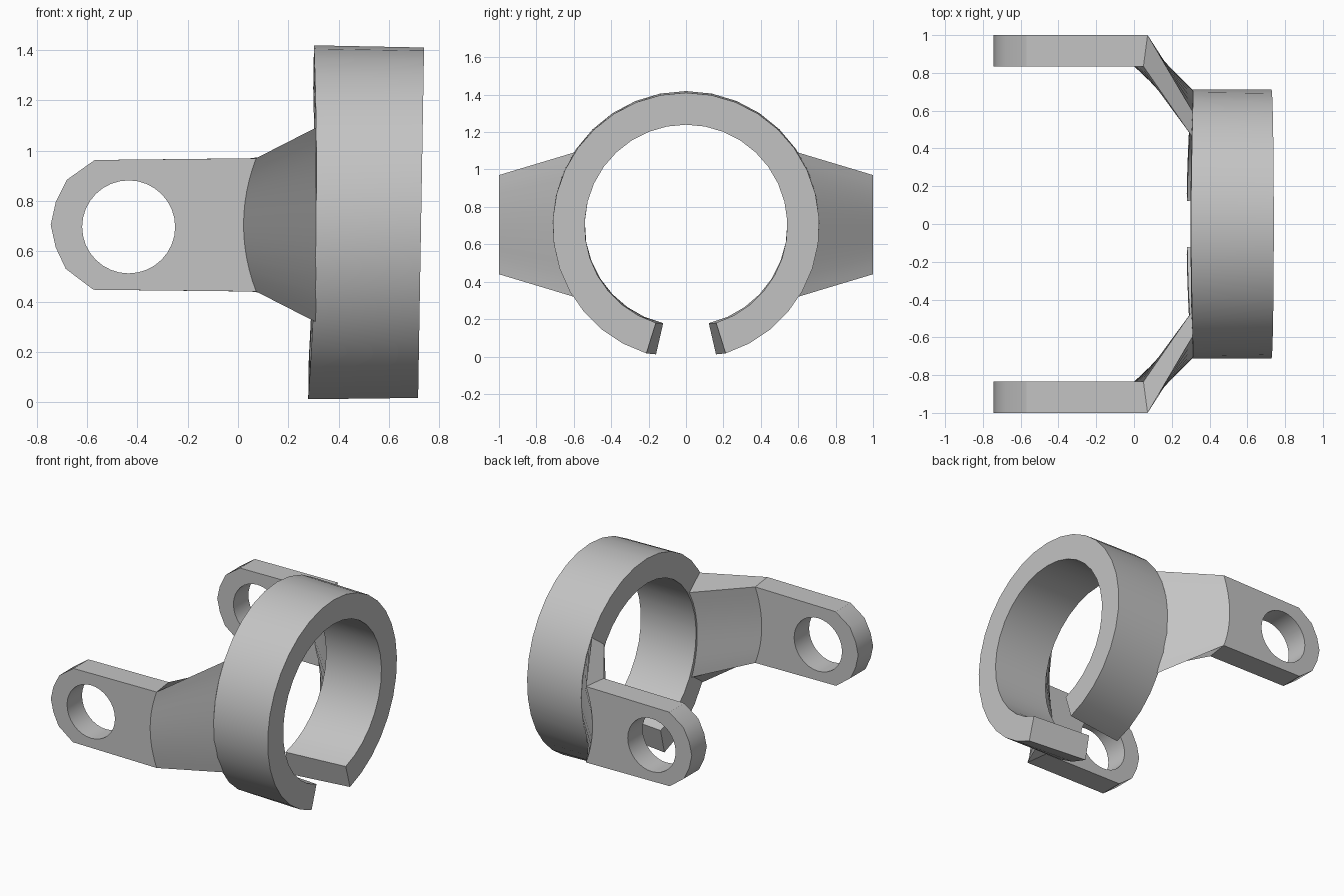
import bpy, bmesh
from math import sin, cos, radians, pi
from mathutils import Matrix

cube = bpy.data.objects.get("Cube")
if cube:
    bpy.data.objects.remove(cube, do_unlink=True)

MID_Z = 0.705
metal = bpy.data.materials.new("light_grey_metal")
metal.use_nodes = True
metal.diffuse_color = (0.55, 0.55, 0.55, 1)
metal.node_tree.nodes["Principled BSDF"].inputs["Base Color"].default_value = (0.55, 0.55, 0.55, 1)


def make_object(name, bm):
    bmesh.ops.recalc_face_normals(bm, faces=bm.faces)
    mesh = bpy.data.meshes.new(name)
    bm.to_mesh(mesh)
    bm.free()
    mesh.materials.append(metal)
    obj = bpy.data.objects.new(name, mesh)
    bpy.context.collection.objects.link(obj)
    return obj


def smooth(obj):
    bpy.ops.object.select_all(action="DESELECT")
    obj.select_set(True)
    bpy.context.view_layer.objects.active = obj
    bpy.ops.object.shade_smooth_by_angle(angle=radians(30))


def bridge(bm, a, b):
    for i in range(len(a) - 1):
        bm.faces.new((a[i], a[i + 1], b[i + 1], b[i]))


# Open clamp ring, slightly tilted, with a tapering gap at the bottom
def ring_point(bm, t, radius, front):
    gap = radians(13 if front else 17.3)
    a = gap + (2 * pi - 2 * gap) * t
    y, h = radius * sin(a), -radius * cos(a)
    x = 0.29 + 0.02 * (y / 0.71) ** 2 if front else 0.728
    return bm.verts.new((x + 0.017 * h, y, 0.702 + h - 0.02 * (x - 0.5)))


bm = bmesh.new()
steps = 30
loops = [[ring_point(bm, i / steps, r, f) for i in range(steps + 1)]
         for r, f in ((0.713, True), (0.713, False), (0.542, False), (0.542, True))]
for k in range(4):
    bridge(bm, loops[k], loops[(k + 1) % 4])
for end in (0, -1):
    bm.faces.new([loop[end] for loop in loops])
smooth(make_object("clamp_ring", bm))

# Faceted rounded end of the arm: x and height from the middle
tip = [(-0.57, 0.258), (-0.68, 0.18), (-0.725, 0.09), (-0.745, 0),
       (-0.725, -0.09), (-0.685, -0.175), (-0.575, -0.258)]
rows = [i / 6 - 1 for i in range(13)]

# Two arms: a lug with a hole, then a neck that flares onto the ring
for side, name in ((1, "left_arm"), (-1, "right_arm")):
    bm = bmesh.new()

    def vert(x, y, z):
        return bm.verts.new((x, side * y, z))

    tips, bends, roots = [], [], []
    for y, bend_x, radius in ((1.0, 0.022, 0.71), (0.835, 0.0, 0.548)):
        tips.append([vert(x, y, MID_Z + h) for x, h in tip])
        bends.append([vert(bend_x + 0.05 * s * s, y, MID_Z + 0.265 * s) for s in rows])
        roots.append([vert(0.31, radius * cos(radians(33 * s)),
                           MID_Z + radius * sin(radians(33 * s))) for s in rows])
        bm.faces.new(tips[-1] + bends[-1])
        bridge(bm, bends[-1], roots[-1])
    bridge(bm, *tips)
    bridge(bm, *roots)
    for end, tip_end in ((0, -1), (-1, 0)):
        bm.faces.new((tips[0][tip_end], bends[0][end], bends[1][end], tips[1][tip_end]))
        bm.faces.new((bends[0][end], roots[0][end], roots[1][end], bends[1][end]))
    arm = make_object(name, bm)

    # Pin hole
    bm = bmesh.new()
    place = Matrix.Translation((-0.435, side * 0.917, 0.697)) @ Matrix.Rotation(pi / 2, 4, "X")
    bmesh.ops.create_cone(bm, cap_ends=True, segments=32, radius1=0.185, radius2=0.185,
                          depth=0.5, matrix=place)
    cutter = make_object("hole_cutter", bm)
    cutter.hide_render = True
    cut = arm.modifiers.new("pin_hole", "BOOLEAN")
    cut.operation = "DIFFERENCE"
    cut.solver = "EXACT"
    cut.object = cutter
    bpy.context.view_layer.objects.active = arm
    bpy.ops.object.modifier_apply(modifier=cut.name)
    bpy.data.objects.remove(cutter, do_unlink=True)
    smooth(arm)
